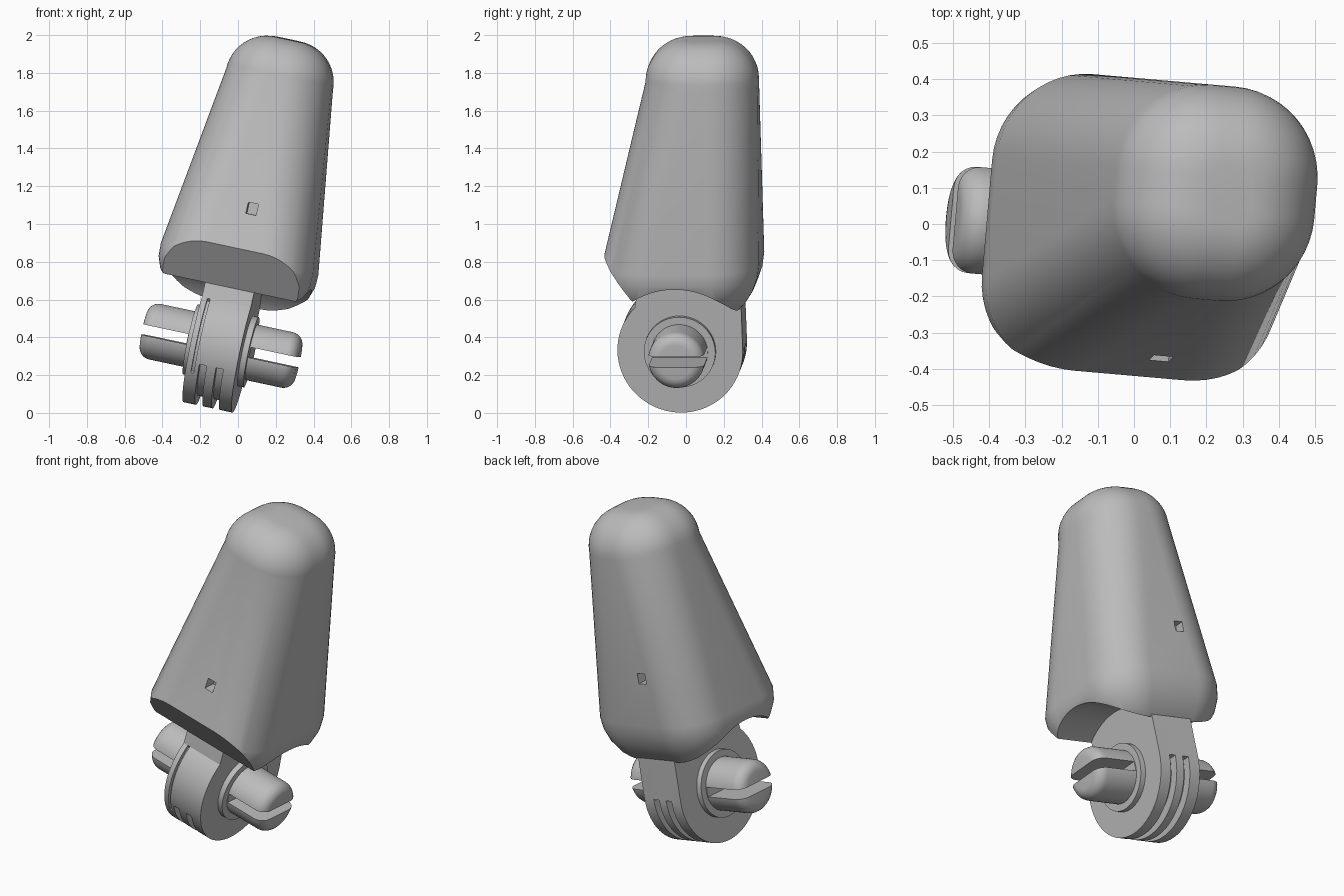
import bpy, bmesh, math
from mathutils import Matrix, Vector

if "Cube" in bpy.data.objects:
    bpy.data.objects.remove(bpy.data.objects["Cube"])

# Everything is modelled around the hinge axis (local x), then tilted
FRAME = (Matrix.Translation((-0.09, -0.02, 0.355))
         @ Matrix.Rotation(math.radians(-5), 4, 'Z')
         @ Matrix.Rotation(math.radians(12), 4, 'Y'))
TURN_X = Matrix.Rotation(math.pi / 2, 4, 'Y')

grey = bpy.data.materials.new("plain grey")
grey.use_nodes = True
grey.diffuse_color = (0.5, 0.5, 0.5, 1)
grey.node_tree.nodes["Principled BSDF"].inputs["Base Color"].default_value = (0.5, 0.5, 0.5, 1)


def finish(name, bm):
    bmesh.ops.recalc_face_normals(bm, faces=bm.faces)
    mesh = bpy.data.meshes.new(name)
    bm.to_mesh(mesh)
    bm.free()
    mesh.materials.append(grey)
    ob = bpy.data.objects.new(name, mesh)
    bpy.context.collection.objects.link(ob)
    ob.matrix_world = FRAME
    return ob


def loft(name, rings):
    bm = bmesh.new()
    loops = [[bm.verts.new(p) for p in ring] for ring in rings]
    for a, b in zip(loops, loops[1:]):
        for i in range(len(a)):
            j = (i + 1) % len(a)
            bm.faces.new((a[i], a[j], b[j], b[i]))
    bm.faces.new(loops[0])
    bm.faces.new(loops[-1])
    return finish(name, bm)


def turned(name, profile, n=64):
    """Solid of revolution about x from (x, radius) pairs."""
    return loft(name, [[(x, r * math.cos(2 * math.pi * k / n), r * math.sin(2 * math.pi * k / n))
                        for k in range(n)] for x, r in profile])


def box(name, centre, size):
    bm = bmesh.new()
    bmesh.ops.create_cube(bm, size=1, matrix=Matrix.Translation(centre)
                          @ Matrix.Diagonal((*size, 1)))
    return finish(name, bm)


def cut(ob, cutter):
    cutter.hide_render = True
    bpy.context.view_layer.update()
    mod = ob.modifiers.new("cut", 'BOOLEAN')
    mod.operation = 'DIFFERENCE'
    mod.solver = 'EXACT'
    mod.object = cutter
    bpy.context.view_layer.objects.active = ob
    bpy.ops.object.modifier_apply(modifier=mod.name)
    bpy.data.objects.remove(cutter)


def smooth(ob, angle=30):
    bpy.ops.object.select_all(action='DESELECT')
    ob.select_set(True)
    bpy.context.view_layer.objects.active = ob
    bpy.ops.object.shade_smooth_by_angle(angle=math.radians(angle))


def rounded_ring(z, x_half, y_front, y_back, radius, steps=12):
    ring = []
    for q, (sx, sy) in enumerate([(1, 1), (-1, 1), (-1, -1), (1, -1)]):
        cx = sx * (x_half - radius)
        cy = y_back - radius if sy > 0 else y_front + radius
        for k in range(steps + 1):
            a = math.pi / 2 * (q + k / steps)
            ring.append((cx + radius * math.cos(a), cy + radius * math.sin(a), z))
    return ring


# Tapered shell with a domed tip and a tucked-in lower edge
rings = [rounded_ring(0.22, 0.27, -0.28, 0.31, 0.13),
         rounded_ring(0.26, 0.33, -0.33, 0.35, 0.18),
         rounded_ring(0.33, 0.385, -0.38, 0.395, 0.23),
         rounded_ring(0.40, 0.41, -0.40, 0.42, 0.25),
         rounded_ring(0.47, 0.412, -0.405, 0.43, 0.25)]
for k in range(13):
    a = math.pi / 2 * k / 12
    inset = 0.22 * (1 - math.cos(a))
    rings.append(rounded_ring(1.44 + 0.22 * math.sin(a), 0.285 - inset,
                              -0.165 + inset, 0.43 - inset, 0.25 - inset))
shell = loft("shell", rings)

# Sloped cut along the lower front edge
bm = bmesh.new()
bm.from_mesh(shell.data)
res = bmesh.ops.bisect_plane(bm, geom=bm.verts[:] + bm.edges[:] + bm.faces[:],
                             plane_co=(0, -0.39, 0.53), plane_no=Vector((0, -0.8, -0.6)),
                             clear_outer=True)
rim = [e for e in res["geom_cut"] if isinstance(e, bmesh.types.BMEdge)]
bmesh.ops.holes_fill(bm, edges=rim)
bmesh.ops.recalc_face_normals(bm, faces=bm.faces)
bm.to_mesh(shell.data)
bm.free()

# Hinge clearance and the small square sockets front and back
cut(shell, turned("clearance_cutter", [(-0.6, 0.39), (0.6, 0.39)], 96))
cut(shell, box("front_socket_cutter", (0.04, -0.33, 0.75), (0.055, 0.12, 0.06)))
cut(shell, box("back_socket_cutter", (-0.09, 0.43, 0.75), (0.055, 0.12, 0.06)))
smooth(shell)

# Hinge tongue: round knuckle running up into the shell
R, W = 0.333, 0.133
outline = [(R * math.cos(math.radians(a)), R * math.sin(math.radians(a)))
           for a in range(0, -226, -5)]
outline += [(-0.2, 0.5), (R - 0.01, 0.5)]
tongue = loft("hinge_tongue", [[(x, y, z) for y, z in outline] for x in (-W, W)])


def groove(x, width, start, end, depth, steps=30):
    """Arc-shaped channel in the knuckle rim, angles in degrees."""
    rings = []
    for k in range(steps + 1):
        a = math.radians(start + (end - start) * k / steps)
        rings.append([(x + s * width / 2, r * math.cos(a), r * math.sin(a))
                      for s, r in ((-1, R - depth), (1, R - depth), (1, R + 0.05), (-1, R + 0.05))])
    return loft("groove_cutter", rings)


for side in (-1, 1):
    cut(tongue, groove(side * 0.045, 0.04, -160, 0, 0.05))
cut(tongue, groove(-0.095, 0.015, -225, -150, 0.02))
smooth(tongue)

# Collars and split pins on both sides
for side, label in ((-1, "right"), (1, "left")):
    collar = turned(label + "_collar", [(side * 0.12, 0.19), (side * 0.165, 0.19)])
    smooth(collar)
    tip = [(side * (0.36 + 0.06 * math.sin(math.radians(a))),
            0.09 + 0.06 * math.cos(math.radians(a))) for a in range(0, 91, 15)]
    pin = turned(label + "_split_pin", [(side * 0.1, 0.15)] + tip)
    cut(pin, box("slot_cutter", (side * 0.37, 0, 0), (0.4, 0.5, 0.056)))
    smooth(pin)
